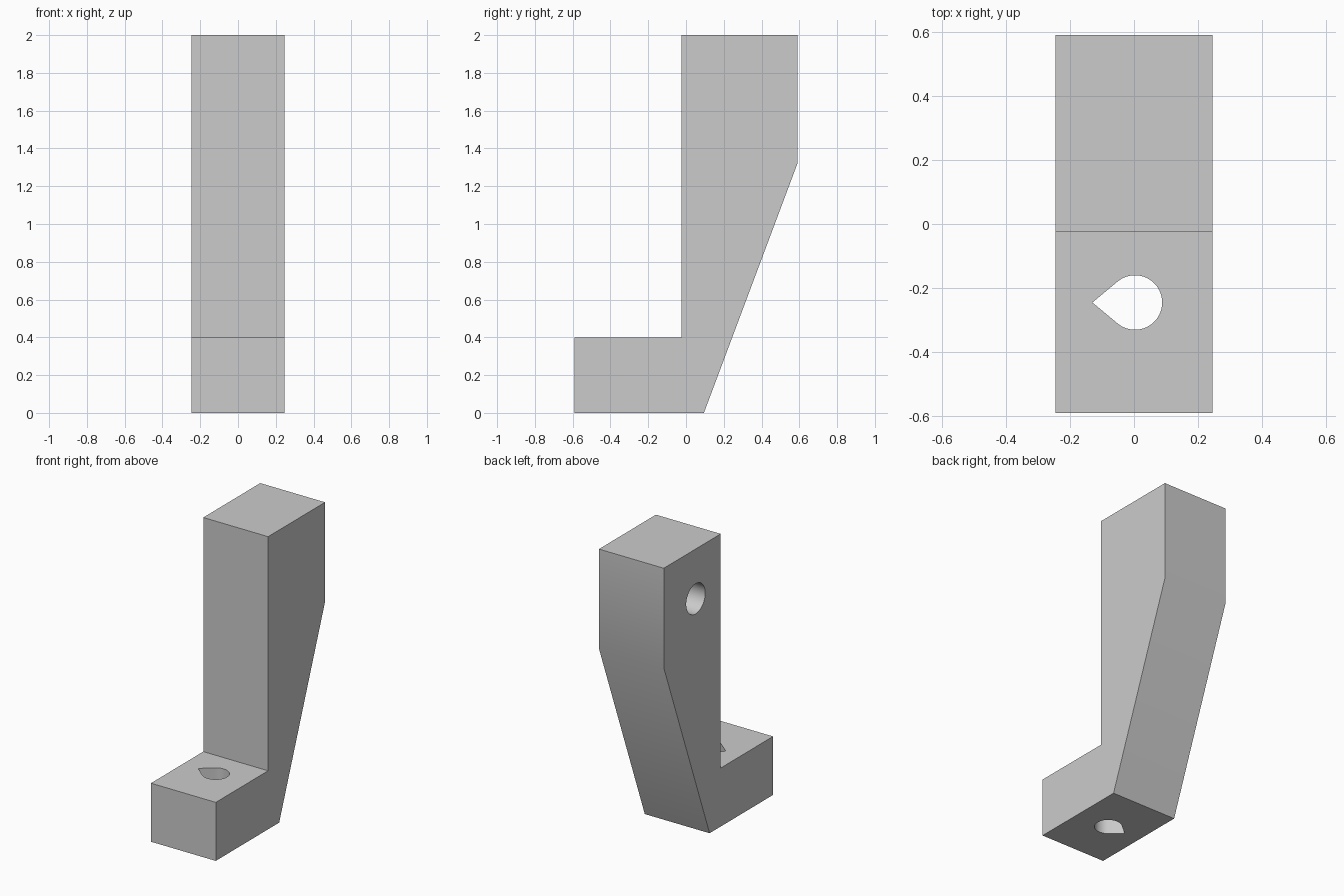
import bpy, math
from mathutils import Matrix, Vector

default = bpy.data.objects.get("Cube")
if default:
    bpy.data.objects.remove(default, do_unlink=True)

grey = bpy.data.materials.new("light grey")
grey.use_nodes = True
colour = (0.6, 0.6, 0.6, 1)
grey.diffuse_color = colour
grey.node_tree.nodes["Principled BSDF"].inputs["Base Color"].default_value = colour


def prism(name, points, start, end, matrix):
    """Extrude a 2D outline along local z, then place it with a matrix."""
    n = len(points)
    verts = [matrix @ Vector((u, v, w)) for w in (start, end) for u, v in points]
    faces = [list(range(n))[::-1], list(range(n, 2 * n))]
    faces += [[i, (i + 1) % n, n + (i + 1) % n, n + i] for i in range(n)]
    mesh = bpy.data.meshes.new(name)
    mesh.from_pydata(verts, [], faces)
    mesh.materials.append(grey)
    obj = bpy.data.objects.new(name, mesh)
    bpy.context.collection.objects.link(obj)
    return obj


def arc(cx, cy, radius, first, last, steps):
    angles = [first + (last - first) * i / steps for i in range(steps + 1)]
    return [(cx + radius * math.cos(a), cy + radius * math.sin(a)) for a in angles]


# Local (u, v, w) becomes world (y, z, x) for parts extruded sideways
sideways = Matrix(((0, 0, 1, 0), (1, 0, 0, 0), (0, 1, 0, 0), (0, 0, 0, 1)))

# Bracket body: foot, upright and sloping back
side_profile = [(-0.59, 0), (0.095, 0), (0.59, 1.32), (0.59, 2), (-0.025, 2), (-0.025, 0.4), (-0.59, 0.4)]
bracket = prism("bracket_body", side_profile, -0.245, 0.245, sideways)

# Teardrop hole straight through the foot, its point tangent to the circle
cx, cy, radius, tip = 0.003, -0.245, 0.085, -0.13
tangent = math.pi - math.acos(radius / (cx - tip))
teardrop = arc(cx, cy, radius, -tangent, tangent, 40) + [(tip, cy)]
foot_cutter = prism("foot_hole_cutter", teardrop, -0.1, 0.5, Matrix.Identity(4))

# Blind round hole in the right side of the upright
circle = arc(0.245, 1.66, 0.103, 0, math.tau, 48)[:-1]
side_cutter = prism("side_hole_cutter", circle, -0.4, 0.1, sideways)

# Cut both holes, then drop the cutters
for cutter in (foot_cutter, side_cutter):
    cut = bracket.modifiers.new(cutter.name, 'BOOLEAN')
    cut.operation = 'DIFFERENCE'
    cut.solver = 'EXACT'
    cut.object = cutter
    cutter.hide_render = True

bpy.ops.object.select_all(action='DESELECT')
bracket.select_set(True)
bpy.context.view_layer.objects.active = bracket
for modifier in list(bracket.modifiers):
    bpy.ops.object.modifier_apply(modifier=modifier.name)
for cutter in (foot_cutter, side_cutter):
    bpy.data.objects.remove(cutter, do_unlink=True)
bpy.ops.object.shade_smooth_by_angle(angle=math.radians(30))
